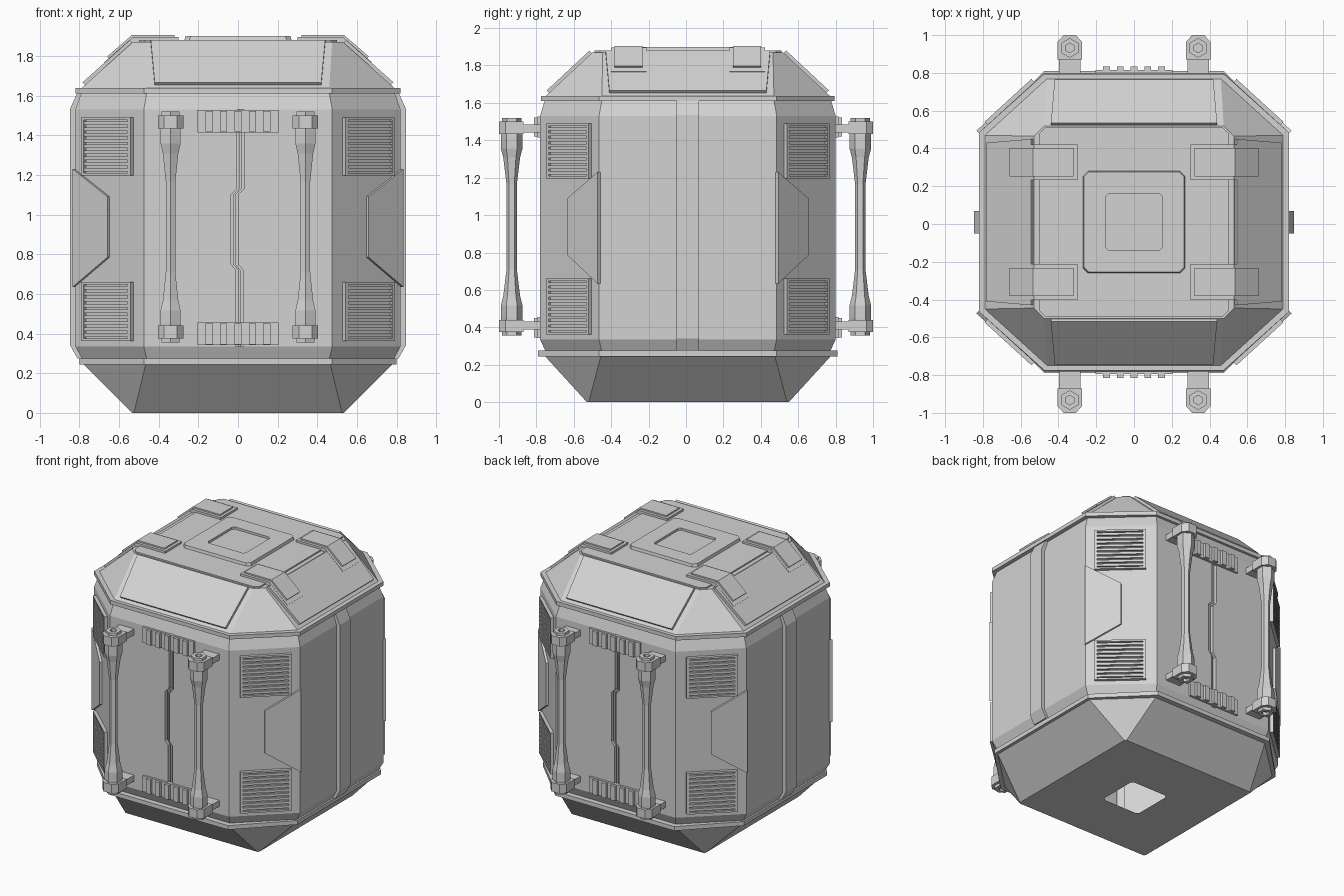
import bpy, bmesh, math
from mathutils import Matrix, Vector

if "Cube" in bpy.data.objects:
    bpy.data.objects.remove(bpy.data.objects["Cube"])

C = 0.01                      # y centre of the hull
HX, HY, FLAT = 0.82, 0.79, 0.475
ZM = 0.9375                   # mid height of handles

mat = bpy.data.materials.new("light grey metal")
mat.diffuse_color = (0.65, 0.65, 0.65, 1)
mat.use_nodes = True
mat.node_tree.nodes["Principled BSDF"].inputs["Base Color"].default_value = mat.diffuse_color


def frame(o, u, w, v):
    """Local axes: u across, w outward, v up."""
    m = Matrix.Identity(4)
    for i, a in enumerate((u, w, v)):
        m.col[i].xyz = Vector(a).normalized()
    m.col[3].xyz = o
    return m


def prism(bm, pts, w0, w1, m):
    a = [bm.verts.new(m @ Vector((u, w0, v))) for u, v in pts]
    b = [bm.verts.new(m @ Vector((u, w1, v))) for u, v in pts]
    bm.faces.new(a)
    bm.faces.new(b)
    n = len(pts)
    for i in range(n):
        bm.faces.new((a[i], a[(i + 1) % n], b[(i + 1) % n], b[i]))


def rect(u0, u1, v0, v1):
    return [(u0, v0), (u1, v0), (u1, v1), (u0, v1)]


def octo(hx, hy, fx, fy, z):
    p = [(fx, -hy), (hx, -fy), (hx, fy), (fx, hy),
         (-fx, hy), (-hx, fy), (-hx, -fy), (-fx, -hy)]
    return [(x, y + C, z) for x, y in p]


def hexa(cx, cy, r, z):
    return [(cx + r * math.sin(k * math.pi / 3), cy + r * math.cos(k * math.pi / 3), z)
            for k in range(6)]


def loft(bm, rings, caps=(False, False), skip=()):
    vs = [[bm.verts.new(p) for p in r] for r in rings]
    n = len(vs[0])
    for s in range(len(vs) - 1):
        for i in range(n):
            if (s, i) not in skip:
                j = (i + 1) % n
                bm.faces.new((vs[s][i], vs[s][j], vs[s + 1][j], vs[s + 1][i]))
    if caps[0]:
        bm.faces.new(vs[0])
    if caps[1]:
        bm.faces.new(vs[-1])


def finish(name, bm, signs=(), cy=C):
    """Copy the part by sign flips about the centre and make the object."""
    src = bm.verts[:] + bm.edges[:] + bm.faces[:]
    for sx, sy in signs:
        d = bmesh.ops.duplicate(bm, geom=src)["geom"]
        for v in d:
            if isinstance(v, bmesh.types.BMVert):
                v.co = Vector((sx * v.co.x, cy + sy * (v.co.y - cy), v.co.z))
    bmesh.ops.recalc_face_normals(bm, faces=bm.faces[:])
    me = bpy.data.meshes.new(name)
    bm.to_mesh(me)
    bm.free()
    me.materials.append(mat)
    ob = bpy.data.objects.new(name, me)
    bpy.context.collection.objects.link(ob)


TURN = [(-1, -1)]
QUAD = [(-1, 1), (1, -1), (-1, -1)]
X, Y, Z = (1, 0, 0), (0, 1, 0), (0, 0, 1)
FRONT = frame((0, C - HY, 0), X, (0, -1, 0), Z)
t = Vector((HX - FLAT, HY - FLAT, 0)).normalized()
CORNER = frame(((HX + FLAT) / 2, C - (HY + FLAT) / 2, 0), t, (t.y, -t.x, 0), Z)

# tapered base with an open square hole
bm = bmesh.new()
loft(bm, [octo(.15, .15, .13, .13, 0), octo(.535, .54, .525, .53, 0),
          octo(.78, .765, .465, .465, .247)])
finish("base", bm)

# eight-sided hull, front and back openings left for the doors
bm = bmesh.new()
loft(bm, [octo(.785, .76, .46, .46, .27), octo(HX, HY, FLAT, FLAT, .335),
          octo(HX, HY, FLAT, FLAT, 1.53), octo(.79, .765, .46, .46, 1.615)],
     skip=((1, 3), (1, 7)))
finish("hull", bm)

# rims above and below the hull
for name, hx, hy, z0, z1 in (("lower_rim", .80, .80, .245, .275), ("upper_rim", .82, .785, 1.61, 1.638)):
    bm = bmesh.new()
    rings = [octo(hx - d, hy - d, FLAT - d * .4, FLAT - d * .4, z)
             for d, z in ((.05, z0), (0, z0), (0, z1), (.05, z1))]
    loft(bm, rings + rings[:1])
    finish(name, bm)

# sloping roof and its thin cap
bm = bmesh.new()
loft(bm, [octo(.79, .76, .46, .46, 1.637), octo(.53, .51, .475, .455, 1.87)], (False, True))
finish("roof", bm)
bm = bmesh.new()
loft(bm, [octo(.50, .50, .47, .47, 1.868), octo(.50, .50, .47, .47, 1.88)], (True, True))
finish("roof_cap", bm)

# square hatch with a sunken middle
bm = bmesh.new()
loft(bm, [octo(.27, .27, .245, .245, 1.878), octo(.265, .265, .24, .24, 1.90),
          octo(.15, .15, .135, .135, 1.90), octo(.15, .15, .135, .135, 1.884)], (True, True))
finish("roof_hatch", bm)

# raised panels on the four roof slopes
for name, o, u, run, out in (
        ("front_back_roof_panels", (0, C - .76, 1.637), X, (0, .25, .233), (0, -.233, .25)),
        ("side_roof_panels", (.79, C, 1.637), Y, (-.26, 0, .233), (.233, 0, .26))):
    bm = bmesh.new()
    L = Vector(run).length
    prism(bm, [(-.42, .025), (.42, .025), (.44, L - .005), (-.44, L - .005)], -.01, .018,
          frame(o, u, out, run))
    finish(name, bm, TURN)

# bent pads over the roof edges
bm = bmesh.new()
m = frame((0, C + .317, 0), X, Y, Z)
prism(bm, [(.30, 1.87), (.30, 1.895), (.53, 1.895), (.675, 1.768), (.655, 1.745), (.52, 1.865)],
      -.095, .095, m)
prism(bm, [(.32, 1.88), (.32, 1.905), (.535, 1.905), (.66, 1.797), (.64, 1.775), (.52, 1.88)],
      -.075, .075, m)
finish("roof_pads", bm, QUAD)

# bands running up both sides
bm = bmesh.new()
prism(bm, [(.77, .275), (.81, .275), (.846, .34), (.846, 1.535), (.81, 1.615), (.77, 1.615)],
      -.06, .06, frame((0, C, 0), X, Y, Z))
finish("side_bands", bm, TURN)

# door leaves with a stepped seam between them
seam = [(-.01, .335), (-.01, .72), (-.035, .75), (-.035, 1.10), (-.005, 1.13), (-.005, 1.53)]
bm = bmesh.new()
prism(bm, [(-FLAT, .335)] + seam + [(-FLAT, 1.53)], -.04, 0, FRONT)
prism(bm, [(FLAT, .335)] + [(u + .036, v) for u, v in seam] + [(FLAT, 1.53)], -.04, 0, FRONT)
finish("door_leaves", bm, TURN)
bm = bmesh.new()
prism(bm, rect(-.08, .08, .335, 1.53), -.045, -.03, FRONT)
prism(bm, [(u + .011, v) for u, v in seam] + [(u + .022, v) for u, v in reversed(seam)],
      -.035, -.01, FRONT)
finish("door_seam_strip", bm, TURN)

# ribbed grilles above and below the doors
bm = bmesh.new()
for z0, z1 in ((1.415, 1.527), (.342, .455)):
    prism(bm, rect(-.203, .203, z0, z1), -.01, .015, FRONT)
    for k in range(-2, 3):
        x = k * .0725
        prism(bm, rect(x - .018, x + .018, z0 + .004, z1 - .004), 0, .034, FRONT)
finish("door_grilles", bm, TURN)

# louvred vents on the corner faces
bm = bmesh.new()
for z0, z1 in ((1.197, 1.49), (.363, .66)):
    a, b, f = -.162, .175, .018
    prism(bm, rect(a, b, z0, z1), -.01, .006, CORNER)
    for r in (rect(a, a + f, z0, z1), rect(b - f, b, z0, z1),
              rect(a + f, b - f, z0, z0 + f * .7), rect(a + f, b - f, z1 - f * .7, z1)):
        prism(bm, r, 0, .022, CORNER)
    step = (z1 - z0 - .03) / 9
    for k in range(9):
        z = z0 + .015 + (k + .5) * step
        prism(bm, rect(a + f, b - f, z - step * .3, z + step * .3), 0, .02, CORNER)
finish("corner_vents", bm, QUAD)

# tapered plates on the corner faces
bm = bmesh.new()
prism(bm, [(.238, .635), (.238, 1.23), (0, 1.09), (0, .785)], -.01, .016, CORNER)
finish("corner_plates", bm, QUAD)

# handle bars, flared at the ends, with hollow nuts
bm = bmesh.new()
half = [(.56, .025), (.582, .025), (.582, .052), (.555, .052), (.485, .058), (.42, .058),
        (.37, .045), (.23, .028)]
prof = [(-d, r) for d, r in half] + [(d, r) for d, r in reversed(half)]
loft(bm, [hexa(.34, -.932, r, ZM + d) for d, r in prof], (True, True))
finish("handle_bars", bm, QUAD, 0)

# brackets holding the handle bars
bm = bmesh.new()
m = frame((.34, 0, ZM), X, Z, Y)
knuckle = [(-.064, -.87), (-.064, -.965), (-.032, -1.0), (.032, -1.0), (.064, -.965), (.064, -.87)]
for s in (-1, 1):
    prism(bm, rect(-.058, .058, -.90, -.76), s * .505, s * .548, m)
    prism(bm, knuckle, s * .497, s * .562, m)
finish("handle_brackets", bm, QUAD, 0)
